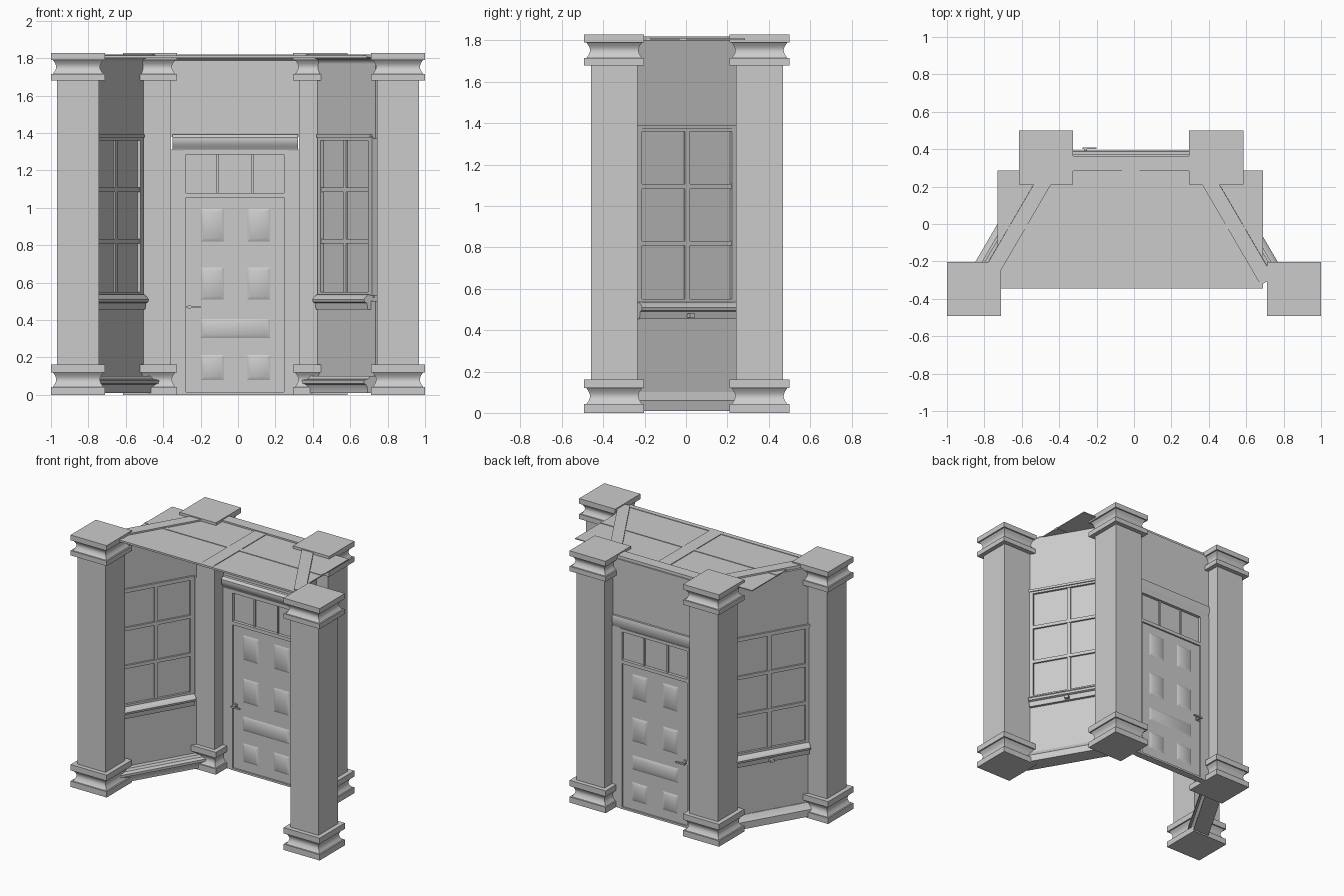
import bpy, bmesh, math
from mathutils import Vector


def build(name, lofts):
    """One object from lofts; each loft is a list of closed rings, capped at both ends."""
    bm = bmesh.new()
    for rings in lofts:
        vs = [[bm.verts.new(p) for p in r] for r in rings]
        n = len(vs[0])
        for a, b in zip(vs, vs[1:]):
            for i in range(n):
                j = (i + 1) % n
                bm.faces.new((a[i], a[j], b[j], b[i]))
        bm.faces.new(vs[0][::-1])
        bm.faces.new(vs[-1])
    bmesh.ops.recalc_face_normals(bm, faces=bm.faces)
    me = bpy.data.meshes.new(name)
    bm.to_mesh(me)
    bm.free()
    ob = bpy.data.objects.new(name, me)
    bpy.context.collection.objects.link(ob)
    bpy.ops.object.select_all(action='DESELECT')
    ob.select_set(True)
    bpy.context.view_layer.objects.active = ob
    bpy.ops.object.shade_smooth_by_angle(angle=math.radians(35))
    return ob


class Wall:
    """Local frame: s along the wall, n towards the inside, z up."""
    def __init__(self, o, d, n):
        self.o, self.d, self.n = Vector(o), Vector(d), Vector(n)

    def pt(self, s, n, z):
        return self.o + self.d * s + self.n * n + Vector((0, 0, z))

    def prism(self, profile, s0, s1):
        return [[self.pt(s, n, z) for n, z in profile] for s in (s0, s1)]

    def box(self, s0, s1, n0, n1, z0, z1):
        return self.prism([(n0, z0), (n1, z0), (n1, z1), (n0, z1)], s0, s1)

    def raised(self, s0, s1, z0, z1, n0, n1, b):
        def ring(n, k):
            return [self.pt(s, n, z) for s, z in ((s0 + k, z0 + k), (s1 - k, z0 + k),
                                                  (s1 - k, z1 - k), (s0 + k, z1 - k))]
        return [ring(n0, 0), ring(n1, b)]


# square pillars: half width and height profile
def scotia(z0, z1):
    return [(0.135 - 0.018 * math.sin(math.pi * i / 8), z0 + (z1 - z0) * i / 8) for i in range(9)]


pillar = ([(0.145, 0), (0.145, 0.042)] + scotia(0.042, 0.12) +
          [(0.145, 0.12), (0.145, 0.162), (0.113, 0.162), (0.113, 1.68), (0.145, 1.68), (0.145, 1.715)] +
          scotia(1.715, 1.79) + [(0.145, 1.79), (0.145, 1.828)])
for nm, cx, cy in (("front_left", -0.855, -0.347), ("front_right", 0.855, -0.347),
                   ("back_left", -0.47, 0.355), ("back_right", 0.44, 0.355)):
    build(nm + "_pillar", [[[(cx - h, cy - h, z), (cx + h, cy - h, z), (cx + h, cy + h, z), (cx - h, cy + h, z)]
                            for h, z in pillar]])

# mouldings shared by the walls
crown = [(0.0, 1.765), (0.015, 1.765)] + \
        [(0.015 + 0.058 * (1 - math.cos(t * math.pi / 12)), 1.77 + 0.035 * math.sin(t * math.pi / 12))
         for t in range(7)] + [(0.083, 1.808), (0.083, 1.82), (0.003, 1.82)]
base = [(-0.05, 0.01), (0.065, 0.01), (0.065, 0.035), (0.075, 0.055), (0.088, 0.06), (0.088, 0.078),
        (0.06, 0.085), (0.05, 0.1), (-0.02, 0.1), (-0.035, 0.075), (-0.05, 0.06)]
sill = [(-0.035, 0.455), (0.035, 0.455), (0.04, 0.49), (0.055, 0.495), (0.058, 0.51), (0.052, 0.52),
        (0.03, 0.535), (-0.03, 0.535), (-0.052, 0.52), (-0.058, 0.51), (-0.055, 0.495), (-0.04, 0.49)]

# angled side walls with windows
C, S = 0.864, 0.504
for nm, x, k in (("left", -0.663, 1), ("right", 0.583, -1)):
    w = Wall((x, 0, 0), (k * S, C, 0), (k * C, -S, 0))
    L = 0.33
    build(nm + "_lower_wall", [w.box(-L, L, -0.015, 0.015, 0.03, 0.5)])
    build(nm + "_upper_wall", [w.box(-L, L, -0.015, 0.015, 1.37, 1.8)])
    build(nm + "_baseboard", [w.prism(base, -L, L)])
    build(nm + "_crown_moulding", [w.prism(crown, -L, L)])
    build(nm + "_window_sill", [w.prism(sill, -0.28, 0.27)])
    build(nm + "_window_head", [w.box(-0.29, 0.275, -0.028, 0.028, 1.375, 1.392)])
    build(nm + "_window_glass", [w.box(-0.29, 0.29, -0.004, 0.004, 0.52, 1.38)])
    build(nm + "_window_frame", [
        w.box(-0.3, -0.258, -0.022, 0.022, 0.53, 1.38), w.box(0.245, 0.275, -0.022, 0.022, 0.53, 1.38),
        w.box(-0.26, 0.25, -0.02, 0.02, 0.53, 0.55), w.box(-0.26, 0.25, -0.02, 0.02, 1.36, 1.378)])
    build(nm + "_window_bars", [w.box(-0.013, 0.013, -0.014, 0.014, 0.54, 1.37)] +
          [w.box(-0.26, 0.25, -0.017, 0.017, z - 0.012, z + 0.012) for z in (0.82, 1.095)])
    build(nm + "_sill_knob", [w.box(-0.015, 0.015, -0.062, -0.03, 0.46, 0.48)])

# back wall with the door
w = Wall((-0.015, 0.358, 0), (1, 0, 0), (0, -1, 0))
build("upper_wall_over_door", [w.box(-0.4, 0.4, -0.015, 0.015, 1.38, 1.8)])
build("back_crown_moulding", [w.prism([(n - 0.008, z) for n, z in crown], -0.4, 0.4)])
lintel = [(-0.02, 1.305), (0.025, 1.305), (0.03, 1.32), (0.045, 1.335), (0.05, 1.36), (0.05, 1.375),
          (0.035, 1.392), (-0.03, 1.392), (-0.035, 1.375), (-0.032, 1.335)]
build("door_lintel", [w.prism(lintel, -0.335, 0.335)])
build("door_jambs", [w.box(s * 0.275, s * 0.36, -0.022, 0.022, 0, 1.31) for s in (-1, 1)])
build("door_frame", [w.box(s * 0.262, s * 0.278, -0.026, 0.026, 0.0, 1.31) for s in (-1, 1)] +
      [w.box(-0.275, 0.275, -0.026, 0.026, z0, z1) for z0, z1 in ((0, 0.014), (1.055, 1.08), (1.285, 1.308))])
build("transom_glass", [w.box(-0.27, 0.27, -0.004, 0.004, 1.07, 1.3)])
build("transom_bars", [w.box(s - 0.006, s + 0.006, -0.015, 0.015, 1.07, 1.3) for s in (-0.095, 0.092)])
build("door_leaf", [w.box(-0.27, 0.27, -0.014, 0.014, 0.01, 1.06)])

# raised door panels on both faces
panels = [(c - 0.066, c + 0.066, z0, z1) for c in (-0.122, 0.125)
          for z0, z1 in ((0.075, 0.215), (0.505, 0.685), (0.815, 1.0))] + [(-0.19, 0.19, 0.3, 0.41)]
build("door_panels", [w.raised(*p, f * 0.012, f * 0.024, 0.022) for p in panels for f in (-1, 1)])

# lever handle on both faces
build("door_handle", [part for f in (-1, 1) for part in (
    w.box(-0.252, -0.236, f * 0.012, f * 0.05, 0.462, 0.478),
    w.box(-0.26, -0.185, f * 0.042, f * 0.052, 0.464, 0.474),
    w.box(-0.26, -0.228, f * 0.012, f * 0.02, 0.455, 0.485))])

# coffered ceiling slab with ribs
c = Wall((0, 0, 0), (1, 0, 0), (0, 1, 0))
build("ceiling_slab", [c.box(-0.73, 0.69, -0.345, 0.286, 1.802, 1.809)])
build("ceiling_ribs", [c.box(-0.065, 0.03, -0.345, 0.286, 1.8, 1.814),
                       c.box(-0.73, 0.69, -0.03, 0.0, 1.8, 1.813),
                       c.box(-0.73, 0.69, -0.345, -0.31, 1.8, 1.813)])
